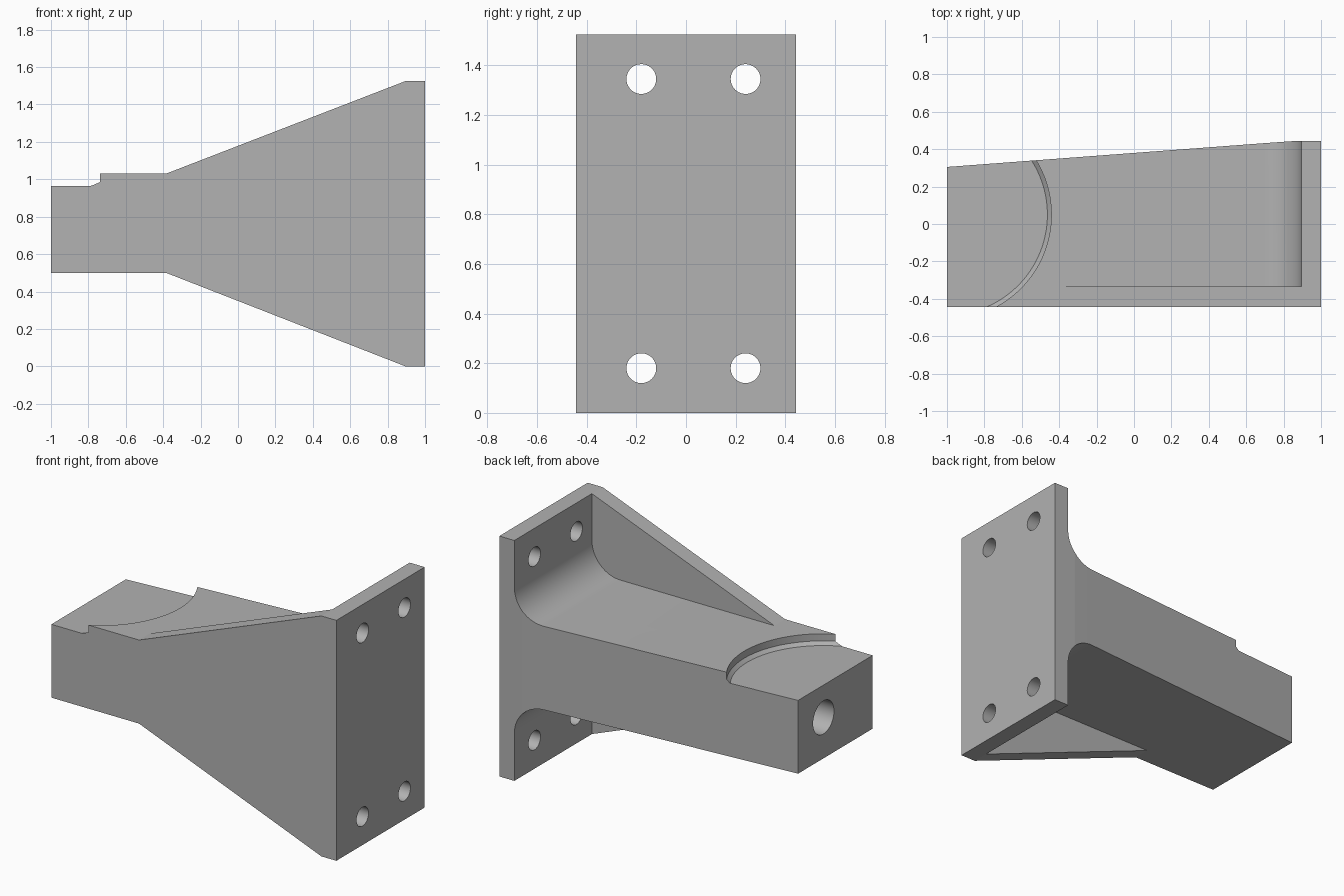
import bpy, bmesh
from math import cos, sin, pi, radians
from mathutils import Vector

cube = bpy.data.objects.get("Cube")
if cube:
    bpy.data.objects.remove(cube, do_unlink=True)

grey = bpy.data.materials.new("plain grey")
grey.use_nodes = True
colour = (0.445, 0.445, 0.445, 1)
grey.diffuse_color = colour
grey.node_tree.nodes["Principled BSDF"].inputs["Base Color"].default_value = colour


def loft(name, rings):
    """Solid skinned through closed rings of equal length."""
    bm = bmesh.new()
    loops = [[bm.verts.new(p) for p in ring] for ring in rings]
    n = len(loops[0])
    for a, b in zip(loops, loops[1:]):
        for i in range(n):
            j = (i + 1) % n
            bm.faces.new((a[i], a[j], b[j], b[i]))
    bm.faces.new(loops[0])
    bm.faces.new(loops[-1])
    bmesh.ops.recalc_face_normals(bm, faces=bm.faces)
    mesh = bpy.data.meshes.new(name)
    bm.to_mesh(mesh)
    bm.free()
    mesh.materials.append(grey)
    obj = bpy.data.objects.new(name, mesh)
    bpy.context.collection.objects.link(obj)
    return obj


def side_prism(name, pts, y0, y1):
    return loft(name, [[(x, y, z) for x, z in pts] for y in (y0, y1)])


def round_x(name, y, z, r, x0, x1, n=48):
    ring = [(y + r * cos(2 * pi * i / n), z + r * sin(2 * pi * i / n)) for i in range(n)]
    return loft(name, [[(x, a, b) for a, b in ring] for x in (x0, x1)])


def arc(cx, cz, r, start, end, n=14):
    return [(cx + r * cos(radians(start + (end - start) * i / n)),
             cz + r * sin(radians(start + (end - start) * i / n))) for i in range(n + 1)]


def combine(target, tool, operation):
    mod = target.modifiers.new(operation.lower(), "BOOLEAN")
    mod.operation, mod.solver, mod.object = operation, "EXACT", tool
    bpy.context.view_layer.objects.active = target
    bpy.ops.object.modifier_apply(modifier=mod.name)
    bpy.data.objects.remove(tool, do_unlink=True)


FRONT, BACK, TOP = -0.4425, 0.4425, 1.525
ARM_LOW, ARM_HIGH, PLATE_X, FILLET = 0.5, 1.03, 0.895, 0.2

# Arm and mounting plate with fillets between them
fx = PLATE_X - FILLET
profile = [(-1, ARM_LOW)]
profile += arc(fx, ARM_LOW - FILLET, FILLET, 90, 0)
profile += [(PLATE_X, 0), (1, 0), (1, TOP), (PLATE_X, TOP)]
profile += arc(fx, ARM_HIGH + FILLET, FILLET, 0, -90)
profile += [(-1, ARM_HIGH)]
bracket = side_prism("mounting_bracket", profile, -0.38, BACK)

# Front web that flares out to the plate
web = side_prism("front_web", [(-1, ARM_LOW), (-0.385, ARM_LOW), (PLATE_X, 0), (1, 0), (1, TOP),
                               (PLATE_X, TOP), (-0.385, ARM_HIGH), (-1, ARM_HIGH)], FRONT, -0.335)
combine(bracket, web, "UNION")

# Tapered back of the arm
plan = [(-1.1, 0.2975), (0.72, 0.434), (0.85, 0.443), (0.85, 0.6), (-1.1, 0.6)]
taper = loft("back_taper_cutter", [[(x, y, z) for x, y in plan] for z in (-0.1, 1.7)])
combine(bracket, taper, "DIFFERENCE")

# Round seat with a chamfered foot on top of the arm end
N = 128
seat = loft("seat_cutter", [[(-1 + r * cos(2 * pi * i / N), 0.05 + r * sin(2 * pi * i / N), z)
                             for i in range(N)]
                            for r, z in ((0.537, 0.965), (0.558, 0.985), (0.558, 1.2))])
combine(bracket, seat, "DIFFERENCE")

# Blind bore in the arm end
combine(bracket, round_x("bore_cutter", 0.05, 0.76, 0.105, -1.1, -0.45), "DIFFERENCE")

# Four bolt holes through the plate
for y in (-0.18, 0.24):
    for z in (0.18, 1.345):
        combine(bracket, round_x("bolt_hole_cutter", y, z, 0.06, 0.8, 1.1), "DIFFERENCE")

bpy.ops.object.select_all(action="DESELECT")
bracket.select_set(True)
bpy.context.view_layer.objects.active = bracket
bpy.ops.object.shade_smooth_by_angle(angle=radians(20))
